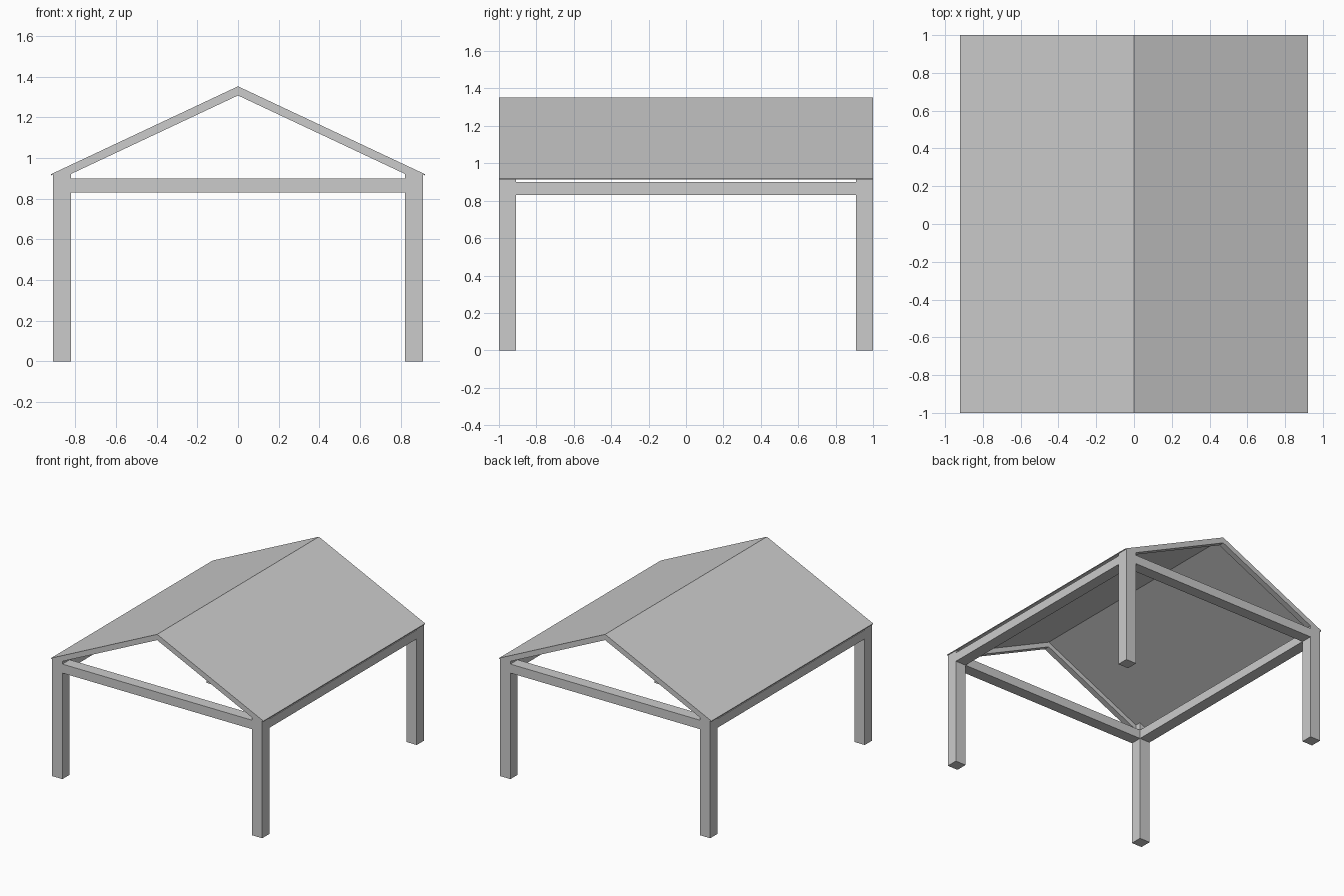
import bpy, bmesh

if "Cube" in bpy.data.objects:
    bpy.data.objects.remove(bpy.data.objects["Cube"])

SLOPE = 0.47      # roof pitch
RIDGE = 1.352     # top of the ridge
SHEET = 0.006     # vertical thickness of the roof sheet
RAFTER = 0.045    # vertical depth of a rafter
OUT, POST = 0.91, 0.09
INN = OUT - POST


def roof_z(x, drop=0.0):
    return RIDGE - SLOPE * abs(x) - drop


def extrude_y(name, profile, y0, y1):
    """Closed x/z profile extruded along y."""
    bm = bmesh.new()
    face = bm.faces.new([bm.verts.new((x, y0, z)) for x, z in profile])
    ext = bmesh.ops.extrude_face_region(bm, geom=[face])
    verts = [g for g in ext["geom"] if isinstance(g, bmesh.types.BMVert)]
    bmesh.ops.translate(bm, verts=verts, vec=(0, y1 - y0, 0))
    bmesh.ops.recalc_face_normals(bm, faces=bm.faces)
    mesh = bpy.data.meshes.new(name)
    bm.to_mesh(mesh)
    bm.free()
    ob = bpy.data.objects.new(name, mesh)
    bpy.context.collection.objects.link(ob)
    return ob


def rect(x0, x1, z0, z1):
    return [(x0, z0), (x1, z0), (x1, z1), (x0, z1)]


def gable(half, top, bottom):
    """Inverted V band between two drops below the roof surface."""
    return [(-half, roof_z(half, top)), (0, roof_z(0, top)), (half, roof_z(half, top)),
            (half, roof_z(half, bottom)), (0, roof_z(0, bottom)), (-half, roof_z(half, bottom))]


# Thin folded roof sheet
extrude_y("roof", gable(0.92, 0, SHEET), -1, 1)

# Posts with tops cut to the roof pitch
for sx, side in ((-1, "left"), (1, "right")):
    for y0, end in ((-1, "front"), (1 - POST, "back")):
        profile = [(sx * INN, 0), (sx * OUT, 0),
                   (sx * OUT, roof_z(OUT, SHEET)), (sx * INN, roof_z(INN, SHEET))]
        extrude_y(f"{end}_{side}_post", profile, y0, y0 + POST)
    # Side beams between the posts
    x0, x1 = sorted((sx * INN, sx * OUT))
    extrude_y(f"{side}_beam", rect(x0, x1, 0.83, 0.90), -1 + POST, 1 - POST)

# Cross beams and rafters at both gable ends
for s, end in ((-1, "front"), (1, "back")):
    y0, y1 = sorted((s * (1 - POST), s * 1.0))
    extrude_y(f"{end}_beam", rect(-INN, INN, 0.83, 0.90), y0, y1)
    y0, y1 = sorted((s * (1 - RAFTER), s * 1.0))
    extrude_y(f"{end}_rafters", gable(INN, SHEET, RAFTER), y0, y1)
